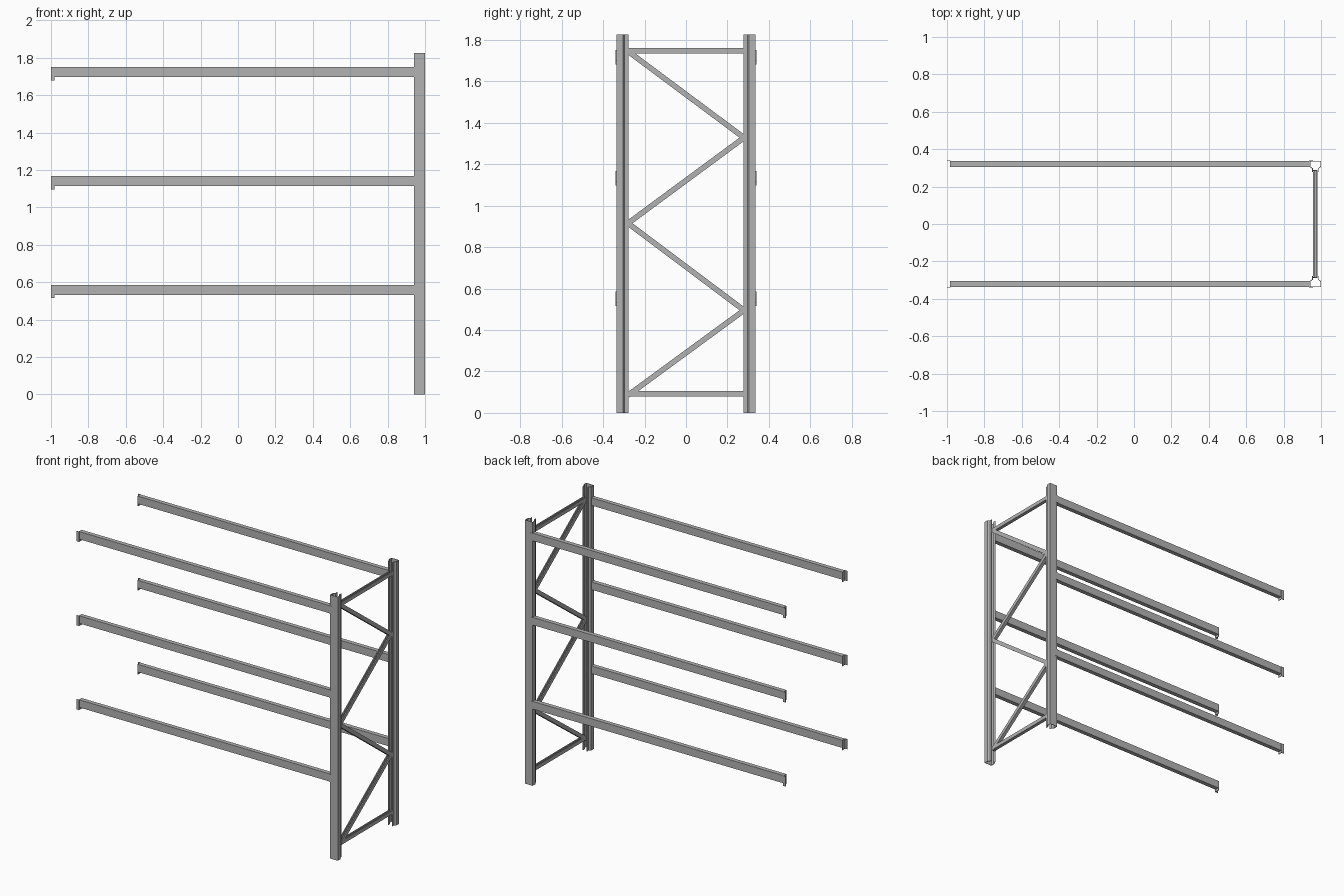
import bpy, bmesh
from mathutils import Vector

cube = bpy.data.objects.get("Cube")
if cube:
    bpy.data.objects.remove(cube)

steel = bpy.data.materials.new("grey_steel")
steel.use_nodes = True
GREY = (0.45, 0.45, 0.45, 1)
steel.diffuse_color = GREY
steel.node_tree.nodes["Principled BSDF"].inputs["Base Color"].default_value = GREY

POST_X, POST_H = 0.97, 1.826
BEAM_TOPS = (0.585, 1.167, 1.75)


def finish(name, bm):
    bmesh.ops.recalc_face_normals(bm, faces=bm.faces)
    mesh = bpy.data.meshes.new(name)
    bm.to_mesh(mesh)
    bm.free()
    mesh.materials.append(steel)
    obj = bpy.data.objects.new(name, mesh)
    bpy.context.collection.objects.link(obj)
    return obj


def extrude(name, outline, start, end, u, v):
    """Sweep a closed outline, given along axes u and v, from start to end."""
    bm = bmesh.new()
    start, end = Vector(start), Vector(end)
    verts = [bm.verts.new(start + u * a + v * b) for a, b in outline]
    face = bm.faces.new(verts)
    out = bmesh.ops.extrude_face_region(bm, geom=[face])
    moved = [g for g in out["geom"] if isinstance(g, bmesh.types.BMVert)]
    bmesh.ops.translate(bm, verts=moved, vec=end - start)
    return finish(name, bm)


def box(name, lo, hi):
    outline = [(lo[1], lo[2]), (hi[1], lo[2]), (hi[1], hi[2]), (lo[1], hi[2])]
    return extrude(name, outline, (lo[0], 0, 0), (hi[0], 0, 0),
                   Vector((0, 1, 0)), Vector((0, 0, 1)))


def mirrored(points):
    return points + [(-a, b) for a, b in reversed(points)]


X, Y, Z = Vector((1, 0, 0)), Vector((0, 1, 0)), Vector((0, 0, 1))

# Folded sheet upright: wide outer half, narrow open inner half
T = 0.003
post_profile = mirrored([
    (0.03, 0), (0.03, 0.031), (0.017, 0.040), (0.017, 0.058),
    (0.017 - T, 0.058), (0.017 - T, 0.038), (0.03 - T, 0.029), (0.03 - T, T)])

# Channel brace, open on its upper side
brace_profile = mirrored([
    (0.012, -0.013), (0.012, 0.013), (0.005, 0.013), (0.005, 0.010),
    (0.009, 0.010), (0.009, -0.010)])

for side, s in (("front", -1), ("back", 1)):
    extrude(side + "_upright", post_profile, (POST_X, s * 0.336, 0),
            (POST_X, s * 0.336, POST_H), X, Y * -s)

    # Beams with an angle bracket at each end
    for i, top in enumerate(BEAM_TOPS, 1):
        name = f"{side}_beam_{i}"
        y0, y1 = sorted((s * 0.306, s * 0.336))
        box(name, (-0.98, y0, top - 0.053), (0.938, y1, top))
        for end, plate, lip in (("left_open", (-0.984, -0.98), (-1.0, -0.98)),
                                ("post", (0.936, 0.94), (0.936, 0.956))):
            z0 = top - 0.07 if end == "left_open" else top - 0.053
            box(f"{name}_{end}_plate", (plate[0], y0, z0), (plate[1], y1, top))
            f0, f1 = sorted((s * 0.336, s * 0.339))
            box(f"{name}_{end}_lip", (lip[0], f0, z0), (lip[1], f1, top))


def brace(name, a, b):
    start, end = Vector((POST_X, *a)), Vector((POST_X, *b))
    up = X.cross((end - start).normalized())
    if up.z < 0:
        up = -up
    extrude(name, brace_profile, start, end, X, up)


# Horizontal and zigzag bracing between the uprights
brace("lower_crossbar", (-0.285, 0.093), (0.285, 0.093))
brace("upper_crossbar", (-0.285, 1.747), (0.285, 1.747))
levels = (0.085, 0.495, 0.915, 1.328, 1.745)
for i in range(4):
    s = -1 if i % 2 == 0 else 1
    brace(f"diagonal_{i + 1}", (s * 0.28, levels[i]), (-s * 0.28, levels[i + 1]))
